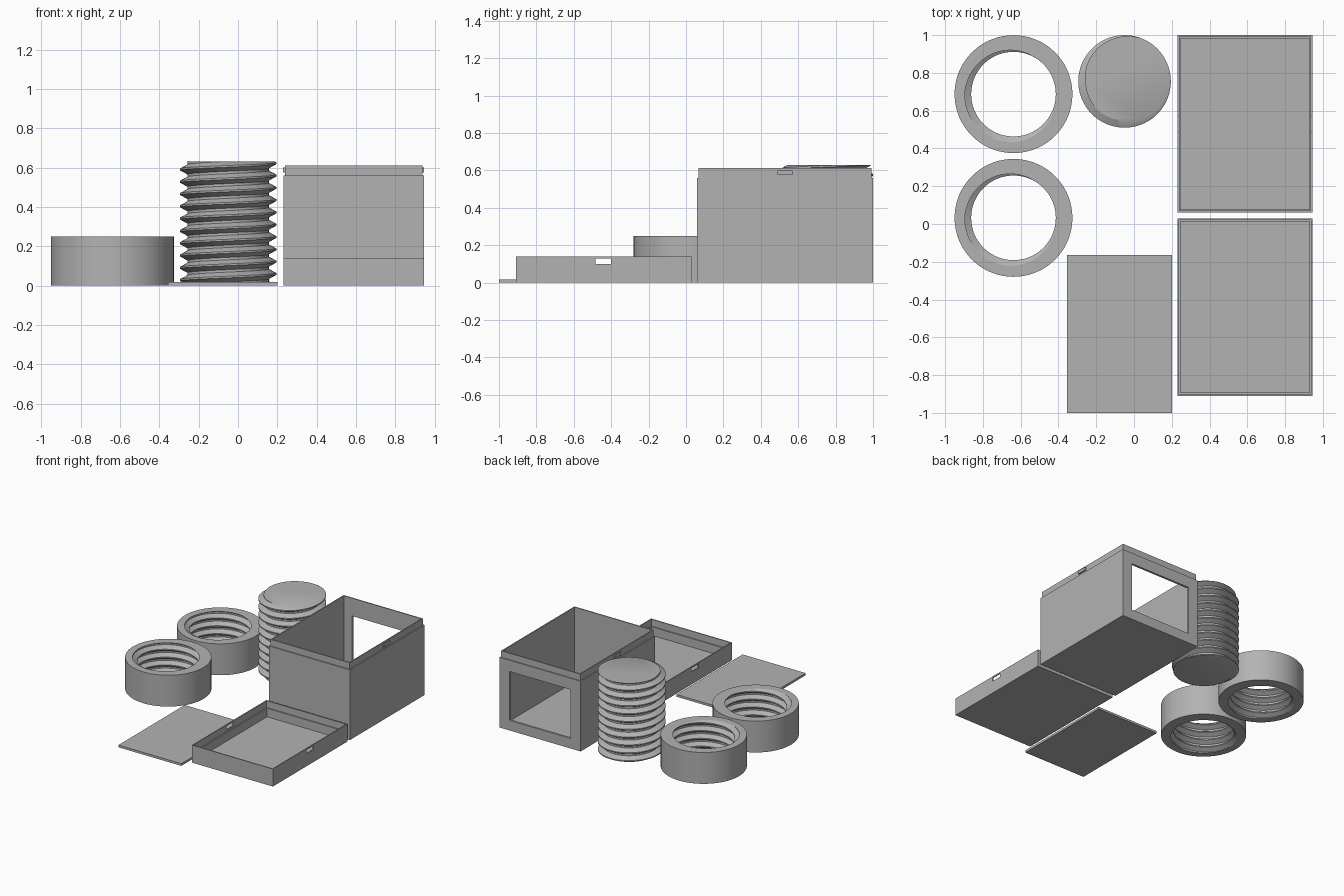
import bpy, bmesh, math

if "Cube" in bpy.data.objects:
    bpy.data.objects.remove(bpy.data.objects["Cube"])

grey = bpy.data.materials.new("plain grey")
grey.diffuse_color = (0.45, 0.45, 0.45, 1)
grey.use_nodes = True
grey.node_tree.nodes["Principled BSDF"].inputs["Base Color"].default_value = grey.diffuse_color


def finish(name, bm, smooth=False):
    bmesh.ops.recalc_face_normals(bm, faces=bm.faces)
    me = bpy.data.meshes.new(name)
    bm.to_mesh(me)
    bm.free()
    ob = bpy.data.objects.new(name, me)
    bpy.context.collection.objects.link(ob)
    me.materials.append(grey)
    if smooth:
        bpy.ops.object.select_all(action='DESELECT')
        ob.select_set(True)
        bpy.context.view_layer.objects.active = ob
        bpy.ops.object.shade_smooth_by_angle(angle=math.radians(30))
    return ob


def block(name, x0, x1, y0, y1, z0, z1):
    bm = bmesh.new()
    bmesh.ops.create_cube(bm, size=1)
    for v in bm.verts:
        v.co = (x0 + (v.co.x + .5) * (x1 - x0),
                y0 + (v.co.y + .5) * (y1 - y0),
                z0 + (v.co.z + .5) * (z1 - z0))
    return finish(name, bm)


def tray(name, x0, x1, y0, y1, steps):
    """Open box made of rectangular rings; steps are (inset, height)."""
    bm = bmesh.new()
    rings = [[bm.verts.new(p) for p in ((x0 + d, y0 + d, z), (x1 - d, y0 + d, z),
                                        (x1 - d, y1 - d, z), (x0 + d, y1 - d, z))]
             for d, z in steps]
    for a, b in zip(rings, rings[1:]):
        for i in range(4):
            j = (i + 1) % 4
            bm.faces.new((a[i], a[j], b[j], b[i]))
    bm.faces.new(rings[0])
    bm.faces.new(rings[-1])
    return finish(name, bm)


def cut(ob, cutter):
    cutter.hide_render = True
    cutter.hide_viewport = True
    mod = ob.modifiers.new("opening", 'BOOLEAN')
    mod.object = cutter
    mod.operation = 'DIFFERENCE'
    mod.solver = 'EXACT'


def thread(profile, pitch, height, offset, n=72):
    """Helical sheet trimmed flat at z = 0 and z = height."""
    bm = bmesh.new()
    m = len(profile)
    rows = m * (int(height / pitch) + 5)
    grid = []
    for i in range(n):
        a = 2 * math.pi * i / n
        col = []
        for j in range(rows + m):
            ph, r = profile[j % m]
            z = offset + pitch * (ph + j // m + i / n)
            col.append(bm.verts.new((r * math.cos(a), r * math.sin(a), z)))
        grid.append(col)
    for i in range(n):
        for j in range(rows - 1):
            nxt, s = (grid[i + 1], 0) if i < n - 1 else (grid[0], m)
            bm.faces.new((grid[i][j], nxt[j + s], nxt[j + s + 1], grid[i][j + 1]))
    for z, d in ((0, -1), (height, 1)):
        bmesh.ops.bisect_plane(bm, geom=bm.verts[:] + bm.edges[:] + bm.faces[:], dist=1e-6,
                               plane_co=(0, 0, z), plane_no=(0, 0, d), clear_outer=True)
    bmesh.ops.delete(bm, geom=[v for v in bm.verts if not v.link_faces], context='VERTS')
    return bm


def rim(bm, z):
    return [e for e in bm.edges if e.is_boundary and all(abs(v.co.z - z) < 1e-4 for v in e.verts)]


def widen(bm, edges, radius, z):
    """Extrude a rim to a circle of the given radius and height."""
    out = bmesh.ops.extrude_edge_only(bm, edges=edges)["geom"]
    for v in out:
        if isinstance(v, bmesh.types.BMVert):
            k = radius / math.hypot(v.co.x, v.co.y)
            v.co = (v.co.x * k, v.co.y * k, z)
    return [e for e in out if isinstance(e, bmesh.types.BMEdge) and e.is_boundary]


PITCH = 0.0625

# Threaded rod
H = 0.63
bm = thread([(-.07, .245), (.07, .245), (.4, .207), (.6, .207)], PITCH, H,
            H - PITCH / 8 - PITCH * (int(H / PITCH) + 3))
for z in (0, H):
    bmesh.ops.contextual_create(bm, geom=rim(bm, z))
rod = finish("threaded_rod", bm, True)
rod.location = (-.05, .755, 0)

# Two threaded rings
H = 0.25
for k, y in enumerate((.6875, .0325)):
    bm = thread([(-.1, .258), (.1, .258), (.43, .224), (.57, .224)], PITCH, H,
                H - PITCH * .6 - PITCH * (int(H / PITCH) + 3))
    bottom = rim(bm, 0)
    top = widen(bm, rim(bm, H), .312, H)
    low = widen(bm, bottom, .312, 0)
    bmesh.ops.bridge_loops(bm, edges=top + low)
    ring = finish("threaded_ring_%d" % (k + 1), bm, True)
    ring.location = (-.638, y, 0)

X0, X1 = .23, .945

# Deep box with a stepped lip and a window in its back wall
box = tray("deep_box", X0, X1, .06, 1.0,
           [(0, 0), (0, .56), (.008, .56), (.008, .612), (.017, .612), (.017, .017)])
cut(box, block("window_cutter", .318, .857, .95, 1.05, .08, .47))

# Snap tabs on the lip
for name, a, b in (("left_tab", X0 - .001, X0 + .01), ("right_tab", X1 - .01, X1 + .001)):
    block(name, a, b, .49, .57, .575, .6)

# Shallow lid with a recessed rim and slots for the tabs
lid = tray("lid", X0, X1, -.91, .03,
           [(0, 0), (0, .14), (.008, .14), (.008, .085), (.017, .085), (.017, .017)])
cut(lid, block("slot_cutter", X0 - .1, X1 + .1, -.485, -.4, .1, .13))

# Loose flat panel
block("flat_panel", -.355, .2, -1, -.165, 0, .018)
